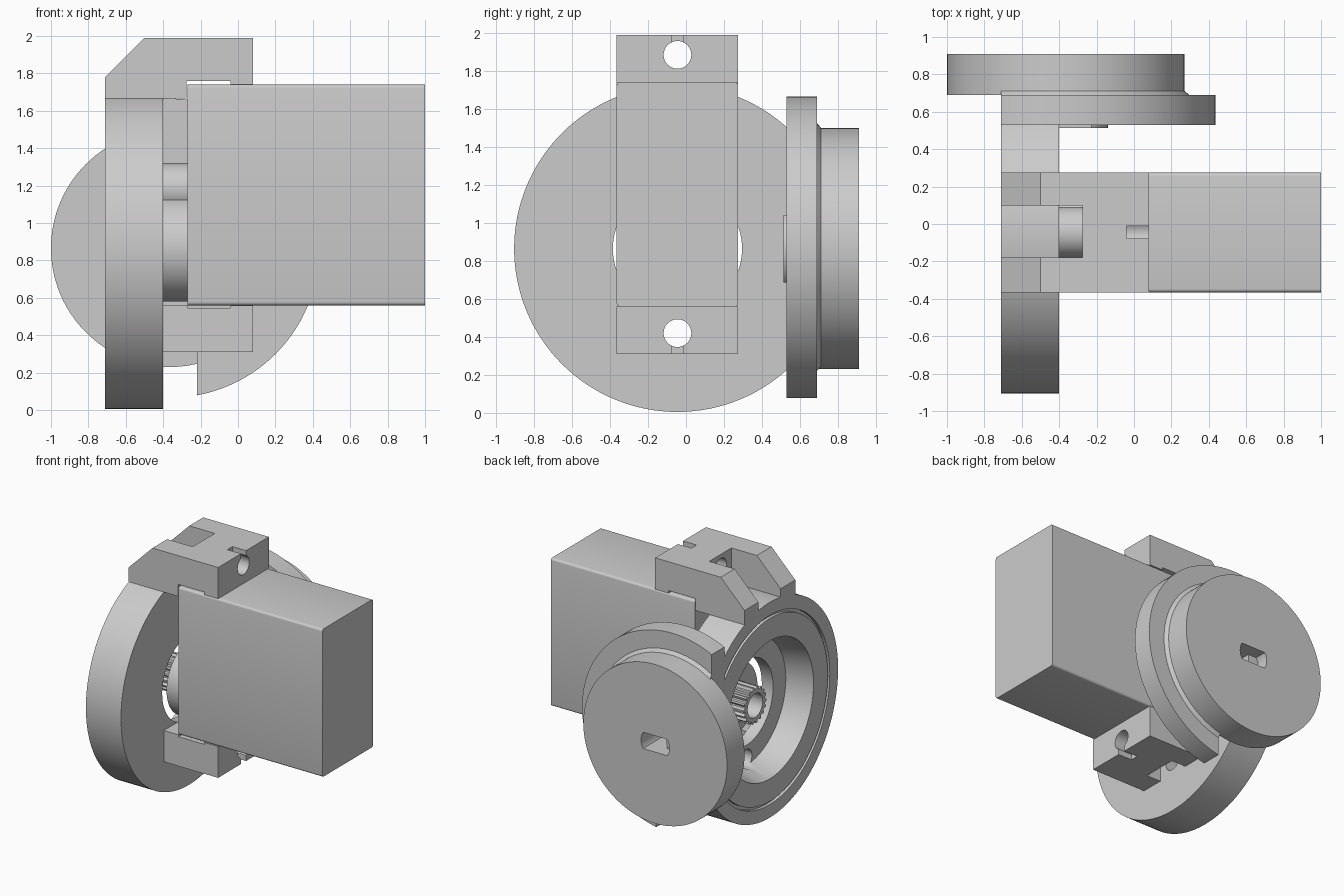
import bpy, bmesh, math

if "Cube" in bpy.data.objects:
    bpy.data.objects.remove(bpy.data.objects["Cube"])

CY, CZ = -0.045, 0.865      # housing axis (along x)
DX = -0.365                 # disc axis (along y)
Y0, Y1 = -0.365, 0.275      # motor and bracket width


def finish(bm, name, smooth=True):
    bmesh.ops.recalc_face_normals(bm, faces=bm.faces)
    me = bpy.data.meshes.new(name)
    bm.to_mesh(me)
    bm.free()
    ob = bpy.data.objects.new(name, me)
    bpy.context.collection.objects.link(ob)
    return ob


def lathe(name, prof, axis, c1, c2, segs=96, teeth_r=None):
    """Revolve a closed (along, radius) profile; radius 0 collapses to a point."""
    bm = bmesh.new()
    rings = []
    for a, r in prof:
        ring = []
        for i in range(segs):
            rr = r * 0.87 if teeth_r and r > teeth_r and i % 4 > 1 else r
            t = 2 * math.pi * i / segs
            u, v = c1 + rr * math.cos(t), c2 + rr * math.sin(t)
            ring.append(bm.verts.new((a, u, v) if axis == 'x' else (u, a, v)))
        rings.append(ring)
    solid = prof[0][1] != prof[-1][1] or prof[0][0] != prof[-1][0]
    capped = name in CAPPED
    n = len(rings)
    for k in range(n - 1 if capped else n):
        p, q = rings[k], rings[(k + 1) % n]
        for i in range(segs):
            j = (i + 1) % segs
            bm.faces.new((p[i], p[j], q[j], q[i]))
    if capped:
        bm.faces.new(rings[0])
        bm.faces.new(rings[-1])
    return finish(bm, name)


CAPPED = {'back_disc', 'flange_plate', 'flange_boss', 'motor_collar',
          'motor_pin_boss', 'bolt_cutter', 'slot_cutter'}


def extrude(name, pts, y0, y1):
    """Extrude an x-z outline along y."""
    bm = bmesh.new()
    f = bm.faces.new([bm.verts.new((x, y0, z)) for x, z in pts])
    g = bmesh.ops.extrude_face_region(bm, geom=[f])['geom']
    bmesh.ops.translate(bm, vec=(0, y1 - y0, 0),
                        verts=[v for v in g if isinstance(v, bmesh.types.BMVert)])
    return finish(bm, name)


def box(name, x0, x1, y0, y1, z0, z1):
    return extrude(name, [(x0, z0), (x1, z0), (x1, z1), (x0, z1)], y0, y1)


def boolean(ob, cutter, op='DIFFERENCE'):
    m = ob.modifiers.new('cut', 'BOOLEAN')
    m.operation, m.object, m.solver = op, cutter, 'EXACT'
    bpy.context.view_layer.objects.active = ob
    bpy.ops.object.modifier_apply(modifier=m.name)
    bpy.data.objects.remove(cutter)


def bolt(z):
    return lathe('bolt_cutter', [(-0.9, 0.073), (0.3, 0.073)], 'x', CY, z, 32)


# Round housing with face groove, pocket and centre hole
housing = lathe('round_housing', [
    (-0.71, 0.86), (-0.40, 0.86), (-0.40, 0.34), (-0.50, 0.34), (-0.50, 0.50),
    (-0.69, 0.55), (-0.71, 0.55), (-0.71, 0.73), (-0.685, 0.73),
    (-0.685, 0.755), (-0.71, 0.755)], 'x', CY, CZ, 128)
boolean(housing, bolt(0.42))

# Motor body with rounded long edges
motor = box('motor_body', -0.27, 1.0, Y0, Y1, 0.56, 1.74)
bm = bmesh.new()
bm.from_mesh(motor.data)
long_edges = [e for e in bm.edges if abs(e.verts[0].co.x - e.verts[1].co.x) > 1]
bmesh.ops.bevel(bm, geom=long_edges, offset=0.018, segments=4, profile=0.5, affect='EDGES')
bm.to_mesh(motor.data)
bm.free()

# Motor nose: collar, offset pin boss and toothed output shaft
lathe('motor_collar', [(-0.40, 0.285), (-0.26, 0.285)], 'x', CY, CZ, 64)
lathe('motor_pin_boss', [(-0.40, 0.137), (-0.26, 0.137)], 'x', CY, 1.183, 48)
lathe('toothed_shaft', [(-0.58, 0.145), (-0.38, 0.145), (-0.38, 0.095), (-0.58, 0.095)],
      'x', CY, CZ, 72, teeth_r=0.12)

# Upper and lower clamp brackets
upper = extrude('upper_bracket', [
    (-0.71, 1.665), (-0.71, 1.78), (-0.50, 1.99), (0.08, 1.99), (0.08, 1.74),
    (-0.04, 1.74), (-0.04, 1.76), (-0.275, 1.76), (-0.275, 1.665)], Y0, Y1)
lower = extrude('lower_bracket', [
    (-0.40, 0.31), (0.08, 0.31), (0.08, 0.56), (-0.04, 0.56), (-0.04, 0.545),
    (-0.27, 0.545), (-0.27, 0.56), (-0.40, 0.56)], Y0, Y1)
for ob, zc, zs in ((upper, 1.885, (1.885, 2.1)), (lower, 0.42, (0.2, 0.42))):
    boolean(ob, box('channel_cutter', -0.9, -0.275, -0.18, 0.10, zc - 0.3, zc + 0.3))
    boolean(ob, box('key_cutter', -0.04, 0.2, -0.077, -0.012, *zs))
    boolean(ob, bolt(zc))

# Flange plate: trimmed on the left, stepped cut below
flange = lathe('flange_plate', [(0.53, 0.80), (0.69, 0.80), (0.69, 0.66), (0.712, 0.635)],
               'y', DX, CZ, 128)
boolean(flange, box('side_cutter', -1.5, -0.71, 0.4, 0.8, -0.5, 2.5))
boolean(flange, box('lower_cutter', -1.5, -0.22, 0.4, 0.8, -0.5, 0.45))

# Flat-sided boss on the inner face of the flange
boss = lathe('flange_boss', [(0.513, 0.225), (0.54, 0.225)], 'y', DX, CZ, 64)
boolean(boss, box('flat_cutter', -0.8, 0.2, 0.4, 0.7, 0.687, 1.043), 'INTERSECT')

# Back disc with a flat-sided drive slot
disc = lathe('back_disc', [(0.69, 0.635), (0.91, 0.635)], 'y', DX, CZ, 128)
for ob in (flange, disc):
    slot = lathe('slot_cutter', [(0.62, 0.125), (1.0, 0.125)], 'y', DX, CZ, 48)
    boolean(slot, box('flat_cutter', -0.8, 0.2, 0.5, 1.2, CZ - 0.065, CZ + 0.065), 'INTERSECT')
    boolean(ob, slot)

# Smooth the round surfaces, keep edges crisp
bpy.ops.object.select_all(action='DESELECT')
for ob in bpy.context.scene.objects:
    ob.select_set(True)
bpy.context.view_layer.objects.active = housing
bpy.ops.object.shade_smooth_by_angle(angle=math.radians(25))
